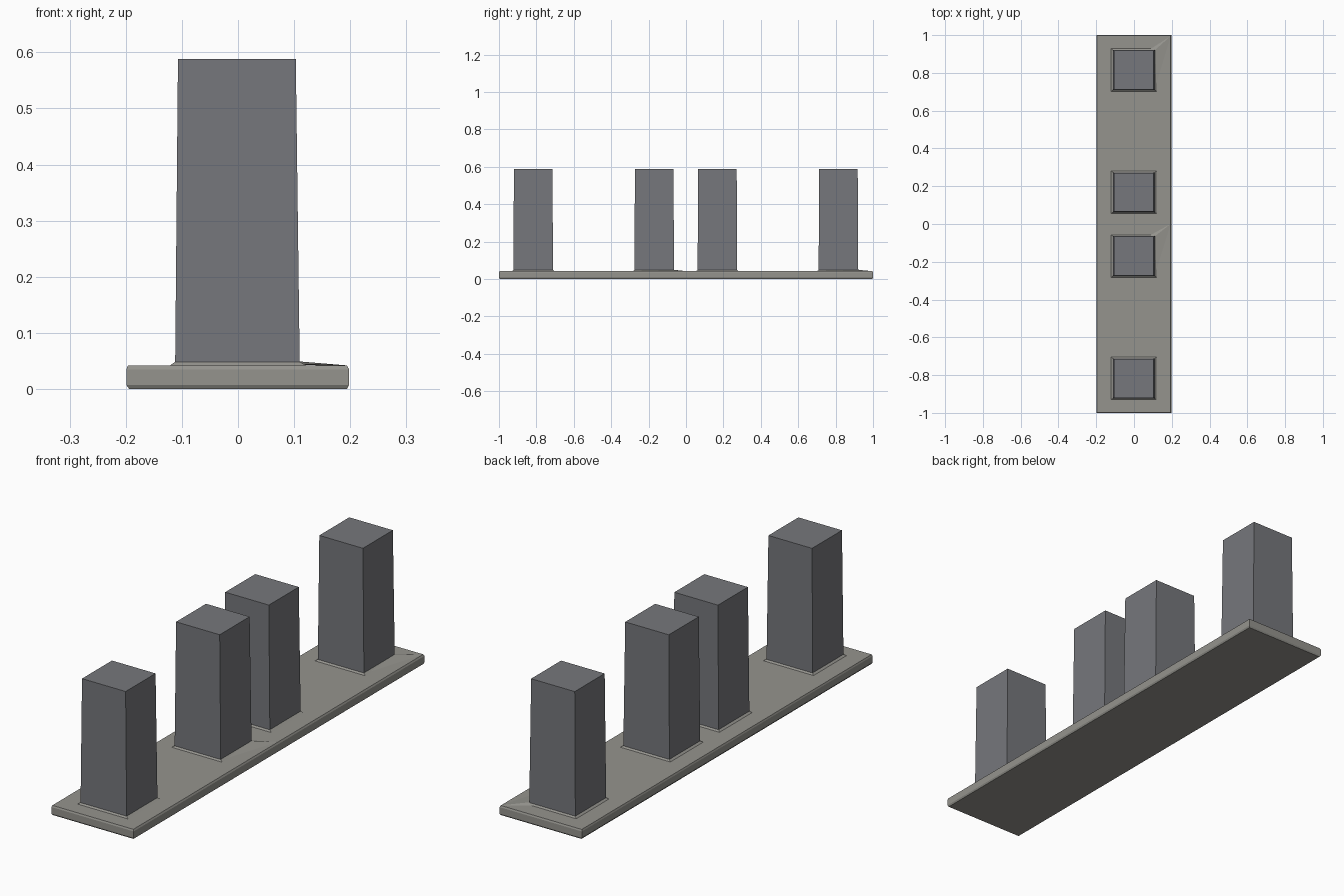
import bpy, bmesh

if "Cube" in bpy.data.objects:
    bpy.data.objects.remove(bpy.data.objects["Cube"])


def grey(name, rgb):
    m = bpy.data.materials.new(name)
    m.diffuse_color = (*rgb, 1)
    m.use_nodes = True
    m.node_tree.nodes["Principled BSDF"].inputs["Base Color"].default_value = m.diffuse_color
    return m


stone = grey("warm_grey", (0.30, 0.295, 0.27))
steel = grey("cool_grey", (0.18, 0.185, 0.20))


def make_object(name, bm, mat):
    bmesh.ops.recalc_face_normals(bm, faces=bm.faces)
    me = bpy.data.meshes.new(name)
    bm.to_mesh(me)
    bm.free()
    me.materials.append(mat)
    ob = bpy.data.objects.new(name, me)
    bpy.context.collection.objects.link(ob)
    return ob


def loft(name, rings, mat, cap_bottom=True, cap_top=True):
    """Stack of rectangles (x0, x1, y0, y1, z) joined by side faces."""
    bm = bmesh.new()
    loops = [[bm.verts.new(p) for p in
              ((x0, y0, z), (x1, y0, z), (x1, y1, z), (x0, y1, z))]
             for x0, x1, y0, y1, z in rings]
    for a, b in zip(loops, loops[1:]):
        for i in range(4):
            j = (i + 1) % 4
            bm.faces.new((a[i], a[j], b[j], b[i]))
    if cap_bottom:
        bm.faces.new(loops[0][::-1])
    if cap_top:
        bm.faces.new(loops[-1])
    return make_object(name, bm, mat)


# Base plate with small chamfers along its top and bottom edges
loft("base_plate", [(-0.194, 0.194, -0.996, 0.996, 0.0),
                    (-0.199, 0.198, -1.0, 1.0, 0.007),
                    (-0.199, 0.198, -1.0, 1.0, 0.035),
                    (-0.196, 0.194, -0.997, 0.997, 0.042)], stone)

# Four tapered posts, each on a low sloped collar
for n, yc in enumerate((-0.817, -0.17, 0.168, 0.815), 1):
    loft(f"post_{n}", [(-0.112, 0.11, yc - 0.106, yc + 0.106, 0.042),
                       (-0.107, 0.103, yc - 0.103, yc + 0.103, 0.588)],
         steel, cap_bottom=False)
    loft(f"collar_{n}", [(-0.121, 0.121, yc - 0.113, yc + 0.113, 0.042),
                         (-0.111, 0.109, yc - 0.105, yc + 0.105, 0.049)],
         stone, cap_bottom=False, cap_top=False)

# Shallow ramps running from two collars out to the plate edge
for n, (yc, tip) in enumerate(((-0.17, 0.0), (0.815, 0.995)), 1):
    bm = bmesh.new()
    a, b, c, d = [bm.verts.new(p) for p in (
        (0.11, yc - 0.10, 0.044), (0.11, yc + 0.105, 0.049),
        (0.194, tip, 0.042), (0.09, yc + 0.113, 0.0425))]
    bm.faces.new((a, c, b))
    bm.faces.new((b, c, d))
    make_object(f"ramp_{n}", bm, stone)
